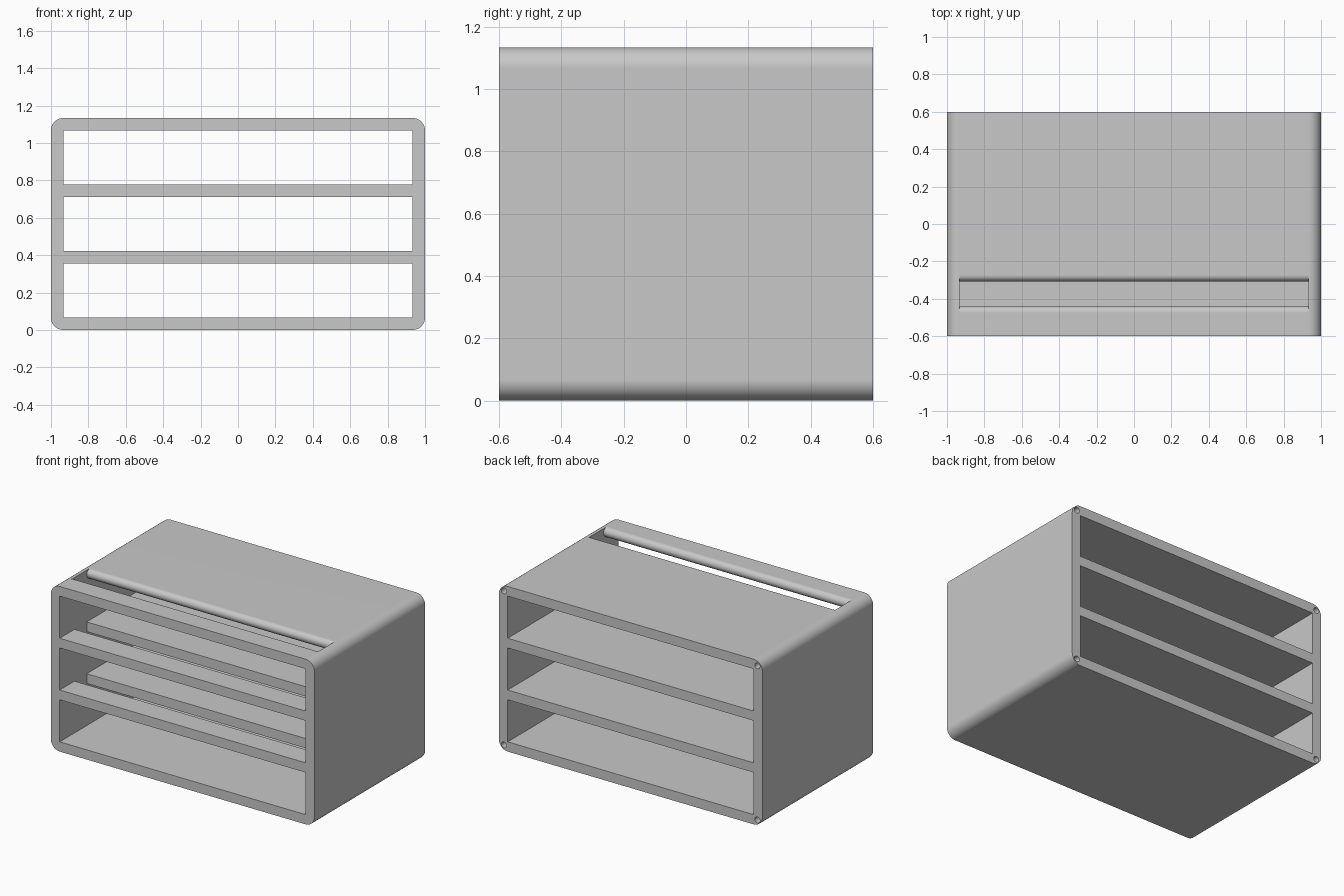
import bpy, bmesh, math
from mathutils import Vector

if "Cube" in bpy.data.objects:
    bpy.data.objects.remove(bpy.data.objects["Cube"], do_unlink=True)

WALL = 0.0667
HEIGHT = 1.1333
DEPTH = 0.6                      # half depth
INNER = 1 - WALL                 # half width of the compartments
CELL = (HEIGHT - 4 * WALL) / 3
SLOT_FRONT, SLOT_BACK = -0.44, -0.307

grey = bpy.data.materials.new("warm_free_grey")
grey.name = "plain grey"
grey.use_nodes = True
colour = (0.58, 0.58, 0.58, 1)
grey.diffuse_color = colour
grey.node_tree.nodes["Principled BSDF"].inputs["Base Color"].default_value = colour


def arc(cx, cy, r, start, end, steps=12):
    """Points along an arc, angles in degrees."""
    angles = [math.radians(start + (end - start) * i / steps) for i in range(steps + 1)]
    return [(cx + r * math.cos(a), cy + r * math.sin(a)) for a in angles]


def rect(a0, a1, b0, b1):
    return [(a0, b0), (a1, b0), (a1, b1), (a0, b1)]


def prism(name, profile, axis, lo, hi):
    """Extrude a closed profile along x (profile in y, z) or y (profile in x, z)."""
    place = (lambda a, b, t: (t, a, b)) if axis == "x" else (lambda a, b, t: (a, t, b))
    bm = bmesh.new()
    base = bm.faces.new([bm.verts.new(place(a, b, lo)) for a, b in profile])
    new = bmesh.ops.extrude_face_region(bm, geom=[base])["geom"]
    shift = Vector(place(0, 0, hi - lo))
    bmesh.ops.translate(bm, vec=shift, verts=[v for v in new if isinstance(v, bmesh.types.BMVert)])
    bmesh.ops.recalc_face_normals(bm, faces=bm.faces)
    mesh = bpy.data.meshes.new(name)
    bm.to_mesh(mesh)
    bm.free()
    mesh.materials.append(grey)
    obj = bpy.data.objects.new(name, mesh)
    bpy.context.collection.objects.link(obj)
    return obj


# Outer block with rounded long edges
r = WALL
outline = (arc(1 - r, r, r, -90, 0) + arc(1 - r, HEIGHT - r, r, 0, 90)
           + arc(r - 1, HEIGHT - r, r, 90, 180) + arc(r - 1, r, r, 180, 270))
cabinet = prism("cabinet_shell", outline, "y", -DEPTH, DEPTH)
cutters = []

# Three open compartments running front to back
floors = [WALL + i * (CELL + WALL) for i in range(3)]
for z in floors:
    cutters.append(prism("compartment_cutter", rect(-INNER, INNER, z, z + CELL), "y", -1, 1))

# Square-edged slots through both shelves
for z in floors[1:]:
    cutters.append(prism("shelf_slot_cutter", rect(SLOT_FRONT, SLOT_BACK, z - WALL - 0.03, z + 0.03),
                         "x", -INNER, INNER))

# Top slot with fully rounded lips
lip = WALL / 2
mid = HEIGHT - lip
front_lip = arc(SLOT_FRONT - lip, mid, lip, -90, 90)
back_lip = arc(SLOT_BACK + lip, mid, lip, 90, 270)
low, high = HEIGHT - WALL - 0.03, HEIGHT + 0.05
top_slot = ([(SLOT_FRONT - lip, low)] + front_lip + [(SLOT_FRONT - lip, high), (SLOT_BACK + lip, high)]
            + back_lip + [(SLOT_BACK + lip, low)])
cutters.append(prism("top_slot_cutter", top_slot, "x", -INNER, INNER))

# Screw holes in the back corners
inset = 0.038
for x in (inset - 1, 1 - inset):
    for z in (inset, HEIGHT - inset):
        cutters.append(prism("screw_hole_cutter", arc(x, z, 0.02, 0, 360, 24)[:-1], "y", DEPTH - 0.1, DEPTH + 0.05))

# Carve everything out, then drop the cutters
for cutter in cutters:
    cutter.hide_render = True
    mod = cabinet.modifiers.new("carve", "BOOLEAN")
    mod.operation = "DIFFERENCE"
    mod.solver = "EXACT"
    mod.object = cutter
bpy.context.view_layer.update()
carved = bpy.data.meshes.new_from_object(cabinet.evaluated_get(bpy.context.evaluated_depsgraph_get()))
cabinet.modifiers.clear()
cabinet.data = carved
for cutter in cutters:
    bpy.data.objects.remove(cutter, do_unlink=True)

# Smooth the rounded edges and keep the corners crisp
bpy.ops.object.select_all(action="DESELECT")
cabinet.select_set(True)
bpy.context.view_layer.objects.active = cabinet
bpy.ops.object.shade_smooth_by_angle(angle=math.radians(30))
weighted = cabinet.modifiers.new("even_normals", "WEIGHTED_NORMAL")
weighted.keep_sharp = True
